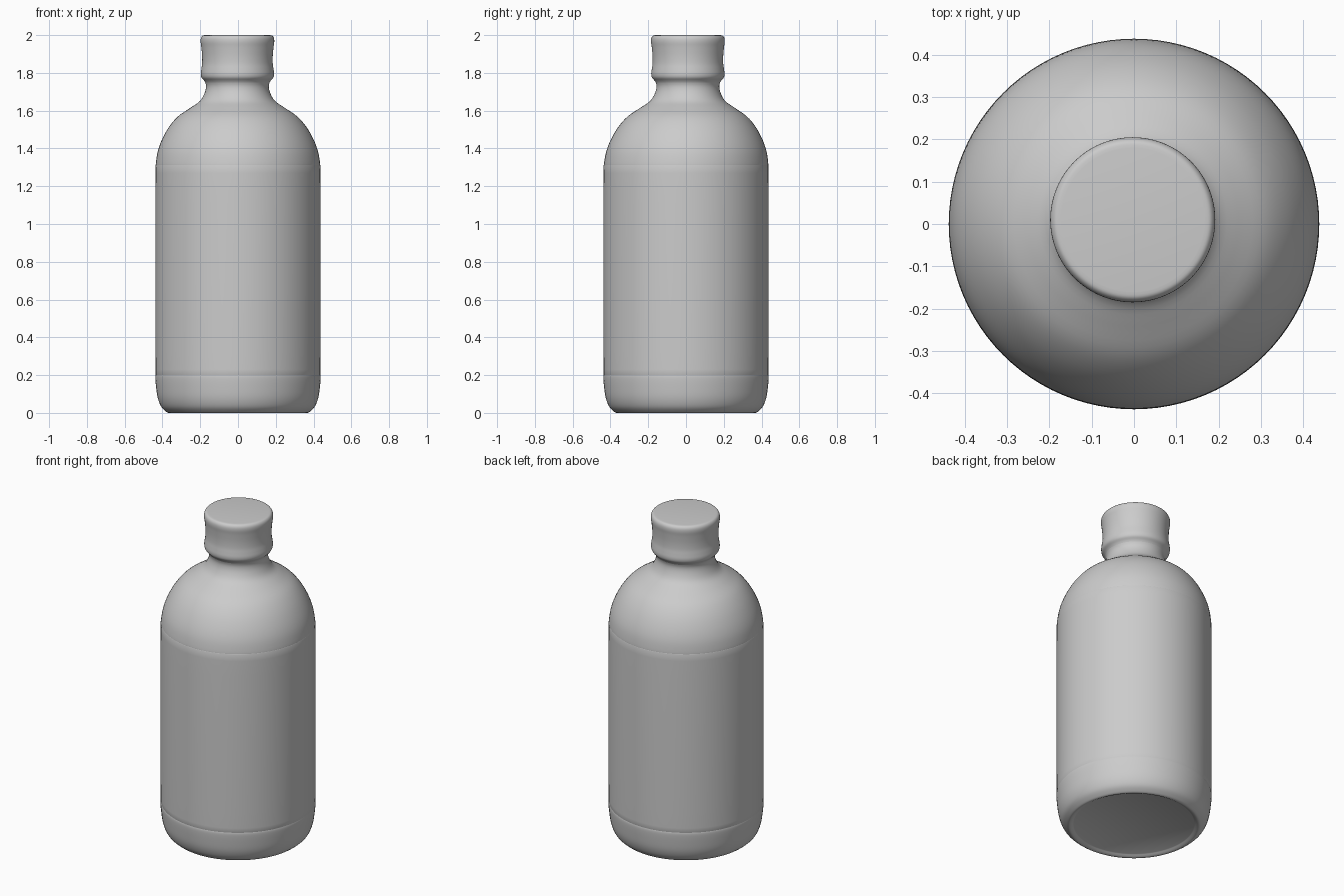
import bpy, bmesh, math
from mathutils import Vector

default = bpy.data.objects.get("Cube")
if default:
    bpy.data.objects.remove(default, do_unlink=True)

SEGMENTS = 96

grey = bpy.data.materials.new("plain grey")
grey.use_nodes = True
colour = (0.6, 0.6, 0.6, 1)
grey.diffuse_color = colour
grey.node_tree.nodes["Principled BSDF"].inputs["Base Color"].default_value = colour


def smooth_profile(points, steps=4):
    """Round a (radius, height) profile with a Catmull-Rom curve."""
    p = [Vector(q) for q in points]
    p = [p[0]] + p + [p[-1]]
    out = []
    for a, b, c, d in zip(p, p[1:], p[2:], p[3:]):
        for i in range(steps):
            t = i / steps
            out.append(0.5 * (2 * b + (c - a) * t + (2 * a - 5 * b + 4 * c - d) * t ** 2
                              + (3 * b - a - 3 * c + d) * t ** 3))
    return out + [p[-1]]


def lathe(name, points, centre):
    """Turn a profile about z and close both ends; the axis shifts by centre(z)."""
    bm = bmesh.new()
    rings = []
    for r, z in smooth_profile(points):
        cx, cy = centre(z)
        rings.append([bm.verts.new((cx + r * math.cos(k * math.tau / SEGMENTS),
                                    cy + r * math.sin(k * math.tau / SEGMENTS), z))
                      for k in range(SEGMENTS)])
    for low, high in zip(rings, rings[1:]):
        for k in range(SEGMENTS):
            n = (k + 1) % SEGMENTS
            bm.faces.new((low[k], low[n], high[n], high[k]))
    bm.faces.new(rings[0][::-1])
    bm.faces.new(rings[-1])
    mesh = bpy.data.meshes.new(name)
    bm.to_mesh(mesh)
    bm.free()
    mesh.materials.append(grey)
    obj = bpy.data.objects.new(name, mesh)
    bpy.context.collection.objects.link(obj)
    bpy.ops.object.select_all(action="DESELECT")
    obj.select_set(True)
    bpy.context.view_layer.objects.active = obj
    bpy.ops.object.shade_smooth_by_angle(angle=math.radians(40))
    return obj


def lean(z):
    """The neck sits slightly behind the body axis."""
    t = min(max((z - 1.3) / 0.4, 0), 1)
    return -0.003 * t, 0.01 * t


# Bottle: rounded foot, label wall with shallow edge grooves, shoulder, neck
lathe("bottle_body", [
    (0.34, 0.012), (0.365, 0.0), (0.385, 0.01), (0.408, 0.035), (0.425, 0.08),
    (0.434, 0.14), (0.438, 0.19), (0.435, 0.21), (0.437, 0.23),
    (0.438, 0.75), (0.437, 1.27), (0.434, 1.295), (0.435, 1.32),
    (0.424, 1.385), (0.4, 1.45), (0.363, 1.515), (0.315, 1.57), (0.25, 1.615),
    (0.2, 1.65), (0.175, 1.69), (0.166, 1.73), (0.175, 1.765), (0.175, 1.8),
], lean)

# Cap: bulging tamper ring, waisted wall, rounded rim
lathe("bottle_cap", [
    (0.163, 1.735), (0.175, 1.757), (0.19, 1.775), (0.194, 1.795), (0.191, 1.82),
    (0.187, 1.85), (0.187, 1.89), (0.191, 1.935), (0.195, 1.965),
    (0.193, 1.985), (0.184, 1.997), (0.17, 2.0),
], lean)
